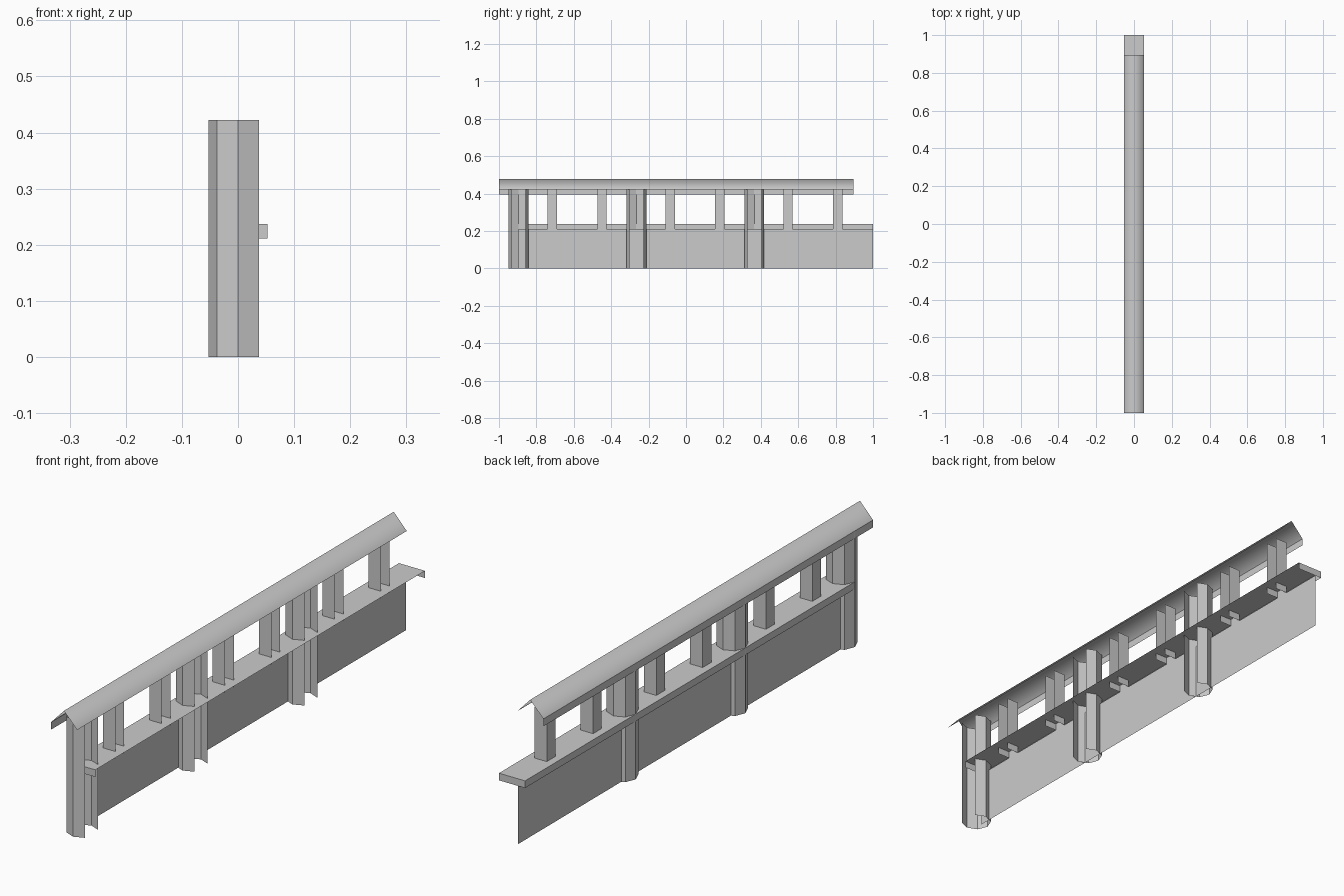
import bpy, math

if "Cube" in bpy.data.objects:
    bpy.data.objects.remove(bpy.data.objects["Cube"])


def mesh(name, verts, faces, smooth=False):
    me = bpy.data.meshes.new(name)
    me.from_pydata(verts, [], faces)
    me.polygons.foreach_set("use_smooth", [smooth] * len(faces))
    me.update()
    ob = bpy.data.objects.new(name, me)
    bpy.context.collection.objects.link(ob)
    return ob


def sheet_along_y(name, profile, y0, y1, caps=None, smooth=False):
    """Sweep an open (x, z) profile along y; caps is an optional end outline."""
    verts = [(x, y, z) for y in (y0, y1) for x, z in profile]
    n = len(profile)
    faces = [(i, i + n, i + n + 1, i + 1) for i in range(n - 1)]
    if caps:
        for y in (y0, y1):
            k = len(verts)
            verts += [(x, y, z) for x, z in caps]
            ring = list(range(k, k + len(caps)))
            faces.append(ring if y == y0 else ring[::-1])
    return mesh(name, verts, faces, smooth)


def open_post(name, profile, y, z0, z1):
    """Raise an open (x, y) profile into an upright shell."""
    n = len(profile)
    verts = [(px, y + py, z) for z in (z0, z1) for px, py in profile]
    return mesh(name, verts, [(i, i + 1, i + n + 1, i + n) for i in range(n - 1)])


W = 0.0525            # half width of roof and rail
EAVE, LIP = 0.422, 0.395
RAIL_TOP, RAIL_LOW = 0.237, 0.211

# Pitched roof, softly shaded over the ridge, with a fascia on one side
sheet_along_y("roof", [(-W, EAVE), (0, 0.478), (W, EAVE)], -1, 0.895, smooth=True)
sheet_along_y("roof_fascia", [(-W, LIP), (-W, EAVE)], -1, 0.895)

# Handrail: top, outer side and end caps, open on the inner side and below
sheet_along_y("handrail", [(-W, RAIL_LOW), (-W, RAIL_TOP), (W, RAIL_TOP)], -0.895, 1,
              caps=[(-W, RAIL_LOW), (W, RAIL_LOW), (W, RAIL_TOP), (-W, RAIL_TOP)])

# Low wall panel
sheet_along_y("low_wall", [(-0.025, 0), (-0.025, RAIL_LOW)], -0.895, 1)

# Octagonal main posts and square balusters, both open on the inner side
octagon = [(0.053 * math.cos(math.radians(a)), 0.053 * math.sin(math.radians(a)))
           for a in range(45, 316, 45)]
square = [(0.025, 0.025), (-0.025, 0.025), (-0.025, -0.025), (0.025, -0.025)]
for i in range(3):
    y = -0.895 + 0.63 * i
    open_post(f"main_post_{i + 1}", octagon, y, 0, EAVE)
    for j, offset in enumerate((0.18, 0.446)):
        open_post(f"baluster_{2 * i + j + 1}", square, y + offset, RAIL_LOW, EAVE)
